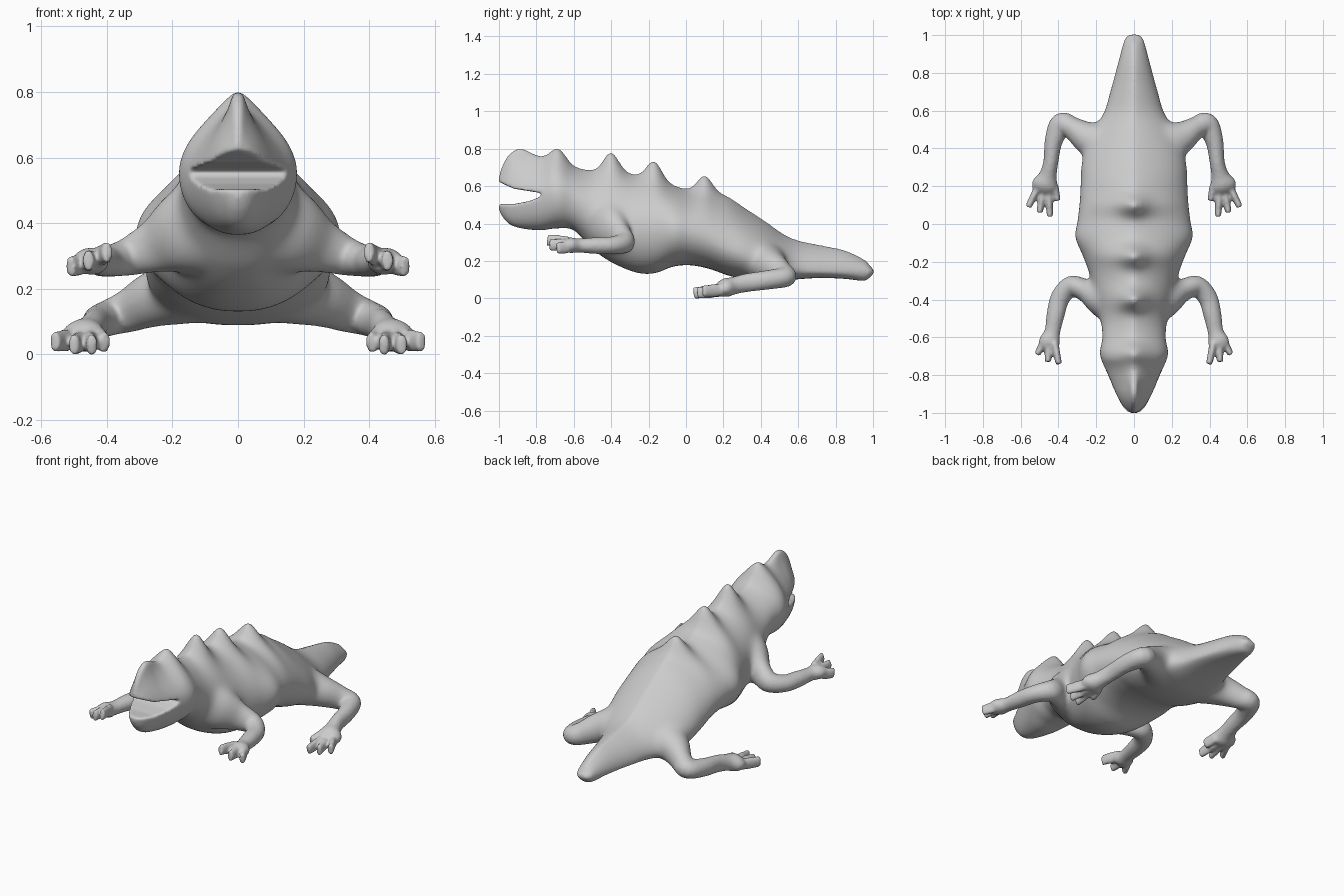
import bpy, bmesh, math
from mathutils import Vector

if "Cube" in bpy.data.objects:
    bpy.data.objects.remove(bpy.data.objects["Cube"])


def spline(rows, n):
    """Catmull-Rom interpolation of rows of numbers."""
    out = []
    for i in range(len(rows) - 1):
        a, b, c, d = (rows[min(max(i + k, 0), len(rows) - 1)] for k in (-1, 0, 1, 2))
        for s in range(n):
            t = s / n
            out.append([0.5 * (2 * q + (r - p) * t + (2 * p - 5 * q + 4 * r - u) * t * t
                               + (3 * q - p - 3 * r + u) * t ** 3)
                        for p, q, r, u in zip(a, b, c, d)])
    return out + [list(rows[-1])]


def loft(name, rings):
    """Closed skin through a row of equal point rings."""
    bm = bmesh.new()
    vs = [[bm.verts.new(p) for p in ring] for ring in rings]
    n = len(vs[0])
    for a, b in zip(vs, vs[1:]):
        for i in range(n):
            bm.faces.new((a[i], a[(i + 1) % n], b[(i + 1) % n], b[i]))
    bm.faces.new(vs[0])
    bm.faces.new(vs[-1])
    bmesh.ops.recalc_face_normals(bm, faces=bm.faces)
    me = bpy.data.meshes.new(name)
    bm.to_mesh(me)
    bm.free()
    ob = bpy.data.objects.new(name, me)
    bpy.context.collection.objects.link(ob)
    return ob


def limb(name, rows, side, n=5):
    """Tube along x, y, z with half width and half height per point."""
    pts = spline(rows, n)
    rings = []
    for i, (x, y, z, rw, rh) in enumerate(pts):
        t = Vector(pts[min(i + 1, len(pts) - 1)][:3]) - Vector(pts[max(i - 1, 0)][:3])
        across = t.cross(Vector((0, 0, 1))).normalized()
        up = across.cross(t).normalized()
        ring = []
        for k in range(16):
            a = math.tau * k / 16
            p = Vector((x, y, z)) + across * rw * math.cos(a) + up * rh * math.sin(a)
            ring.append((p.x * side, p.y, p.z))
        rings.append(ring)
    return loft(name, rings)


# Body: y, top, bottom, half width, height of widest point
BODY = [(-1.0, .66, .48, .03, .56), (-.98, .72, .44, .055, .56), (-.94, .78, .40, .08, .56),
        (-.88, .805, .38, .108, .56), (-.78, .765, .37, .147, .56), (-.69, .76, .38, .18, .56),
        (-.6, .71, .37, .168, .54), (-.5, .69, .27, .18, .46), (-.4, .69, .20, .205, .42),
        (-.27, .665, .145, .235, .38), (-.17, .65, .14, .27, .37), (-.07, .61, .175, .31, .37),
        (.02, .585, .183, .298, .36), (.12, .575, .165, .287, .33), (.22, .55, .13, .282, .28),
        (.32, .485, .105, .278, .24), (.42, .42, .095, .255, .20), (.52, .35, .10, .205, .17),
        (.6, .315, .108, .158, .155), (.72, .29, .115, .12, .15), (.85, .262, .11, .085, .15),
        (.95, .215, .10, .058, .15), (.985, .18, .12, .045, .15), (1.003, .16, .14, .025, .15)]
SPINES = [(-.68, .05), (-.4, .098), (-.17, .09), (.1, .085)]
rings = []
for y, zt, zb, w, zw in spline(BODY, 6):
    spike = sum(h * math.exp(-((y - c) / .055) ** 2) for c, h in SPINES)
    snout = min(max((-.72 - y) / .14, 0), 1)
    ridge = min(w * .4, .034)
    ring = []
    for k in range(64):
        a = math.tau * k / 64
        c, s = math.cos(a), math.sin(a)
        if s > 0:
            flank = w * abs(c) ** 1.6
            nose = ridge * abs(c) ** .6 + (w - ridge) * abs(c) ** 5
            x = flank * (1 - snout) + nose * snout
            z = zw + s * (zt - zw) + spike * (.7 * math.exp(-(x / .07) ** 2) + .3 * s * s)
        else:
            x = w * abs(c) ** .85
            z = zw + s * (zw - zb)
        ring.append((math.copysign(x, c), y, z))
    rings.append(ring)
body = loft("lizard_body", rings)

# Mouth opening cut through the snout
profile = [(-1.1, .66), (-1.0, .628), (-.92, .592), (-.78, .570), (-.772, .558),
           (-.785, .546), (-.84, .525), (-.92, .510), (-1.0, .510), (-1.1, .51)]
cutter = loft("mouth_cutter", [[(x, y, z) for y, z in profile] for x in (-.3, .3)])
cutter.hide_render = True
mod = body.modifiers.new("mouth", 'BOOLEAN')
mod.operation = 'DIFFERENCE'
mod.solver = 'EXACT'
mod.object = cutter
bpy.context.view_layer.objects.active = body
bpy.ops.object.modifier_apply(modifier="mouth")
bpy.data.objects.remove(cutter)

# Legs and toes
FRONT = [(.08, -.43, .41, .12, .16), (.17, -.40, .375, .095, .13), (.25, -.355, .335, .062, .088),
         (.33, -.33, .305, .056, .06), (.39, -.39, .29, .052, .048), (.415, -.48, .288, .048, .045),
         (.432, -.57, .288, .042, .038), (.447, -.62, .29, .056, .042), (.452, -.655, .29, .052, .032)]
HIND = [(.06, .36, .22, .15, .11), (.17, .42, .20, .125, .105), (.25, .46, .175, .088, .09),
        (.33, .51, .14, .060, .068), (.385, .525, .12, .063, .056), (.425, .44, .105, .048, .052),
        (.44, .33, .09, .040, .05), (.455, .26, .075, .047, .047), (.47, .21, .062, .07, .05),
        (.48, .175, .05, .062, .035)]
FRONT_TOES = [((.42, -.63, .305), (.398, -.742, .318)), ((.452, -.63, .29), (.456, -.73, .292)),
              ((.48, -.63, .28), (.512, -.69, .272))]
HIND_TOES = [((.42, .20, .055), (.405, .125, .04)), ((.452, .18, .05), (.445, .04, .033)),
             ((.48, .18, .045), (.50, .06, .035)), ((.51, .19, .05), (.56, .09, .045))]
parts = [body]
for side in (-1, 1):
    for name, rows, toes in (("front", FRONT, FRONT_TOES), ("hind", HIND, HIND_TOES)):
        parts.append(limb(name + "_leg", rows, side))
        for base, tip in toes:
            mid = [(p + q) / 2 for p, q in zip(base, tip)]
            parts.append(limb(name + "_toe", [(*base, .021, .033), (*mid, .019, .034),
                                              (*tip, .017, .032)], side))

# Fuse all parts into one smooth skin
bpy.ops.object.select_all(action='DESELECT')
for ob in parts:
    ob.select_set(True)
bpy.context.view_layer.objects.active = body
bpy.ops.object.join()
remesh = body.modifiers.new("skin", 'REMESH')
remesh.mode = 'VOXEL'
remesh.voxel_size = .008
bpy.ops.object.modifier_apply(modifier="skin")

# Softer blending where the limbs leave the trunk
group = body.vertex_groups.new(name="blend")
for v in body.data.vertices:
    near = max(math.exp(-((abs(v.co.x) - cx) / .1) ** 4 - ((v.co.y - cy) / .18) ** 4)
               for cx, cy in ((.18, -.41), (.19, .45)))
    if near > .02:
        group.add([v.index], near, 'REPLACE')
for name, count in (("blend", 110), ("soften", 7)):
    m = body.modifiers.new(name, 'SMOOTH')
    m.factor = .5
    m.iterations = count
    if name == "blend":
        m.vertex_group = group.name
    bpy.ops.object.modifier_apply(modifier=name)
bpy.ops.object.shade_smooth()

# Stand on the ground
low = min(v.co.z for v in body.data.vertices)
for v in body.data.vertices:
    v.co.z -= low
